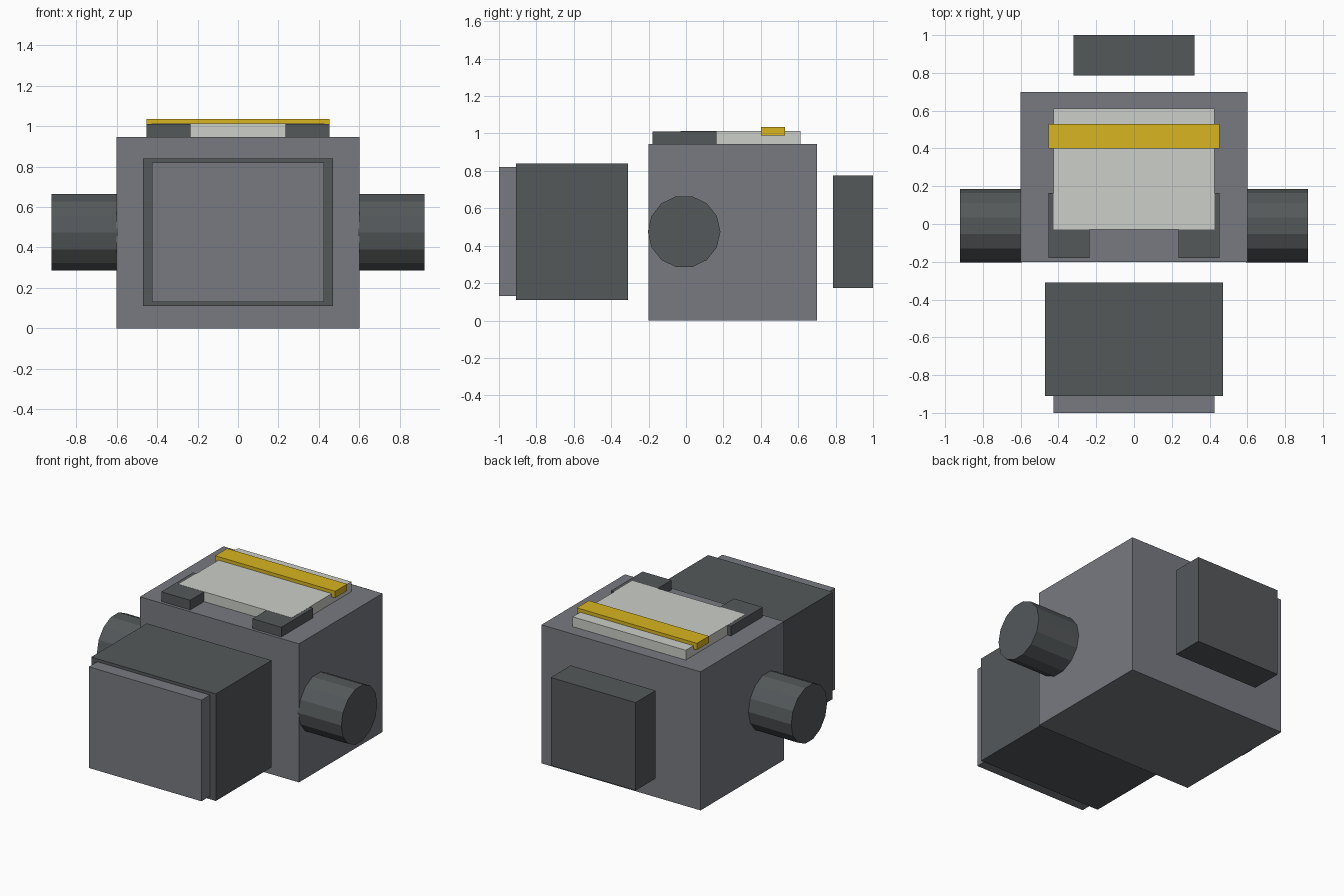
import bpy
from math import pi

if "Cube" in bpy.data.objects:
    bpy.data.objects.remove(bpy.data.objects["Cube"])


def material(name, rgb):
    m = bpy.data.materials.new(name)
    m.diffuse_color = (*rgb, 1)
    m.use_nodes = True
    m.node_tree.nodes["Principled BSDF"].inputs["Base Color"].default_value = m.diffuse_color
    return m


GREY = material("casing_grey", (0.19, 0.195, 0.22))
DARK = material("dark_grey", (0.09, 0.098, 0.102))
PALE = material("pale_panel", (0.60, 0.62, 0.58))
YELLOW = material("yellow", (0.69, 0.46, 0.015))


def box(name, x, y, z, mat):
    """Box from (min, max) ranges on each axis."""
    bpy.ops.mesh.primitive_cube_add(size=1)
    ob = bpy.context.object
    ob.name = name
    ob.location = [(a + b) / 2 for a, b in (x, y, z)]
    ob.scale = [b - a for a, b in (x, y, z)]
    bpy.ops.object.transform_apply(location=False, rotation=False, scale=True)
    ob.data.materials.append(mat)
    return ob


# Main casing with front and rear blocks set off by gaps
box("main_casing", (-0.6, 0.6), (-0.2, 0.7), (0, 0.945), GREY)
box("front_block", (-0.47, 0.47), (-0.91, -0.31), (0.11, 0.84), DARK)
box("front_plate", (-0.425, 0.425), (-1.0, -0.91), (0.13, 0.82), GREY)
box("rear_block", (-0.32, 0.32), (0.785, 1.0), (0.175, 0.775), DARK)

# Top panel with raised stripe
box("top_panel", (-0.427, 0.427), (-0.03, 0.612), (0.945, 1.012), PALE)
box("top_stripe", (-0.453, 0.453), (0.4, 0.53), (0.99, 1.035), YELLOW)

# Mirrored corner pads and side drums
for side, s in (("left", -1), ("right", 1)):
    box(f"{side}_corner_pad", sorted((s * 0.235, s * 0.453)),
        (-0.18, 0.163), (0.945, 1.011), DARK)
    bpy.ops.mesh.primitive_cylinder_add(
        vertices=14, radius=0.194, depth=0.33,
        location=(s * 0.757, -0.01, 0.475), rotation=(0, pi / 2, 0))
    drum = bpy.context.object
    drum.name = f"{side}_drum"
    drum.data.materials.append(DARK)
